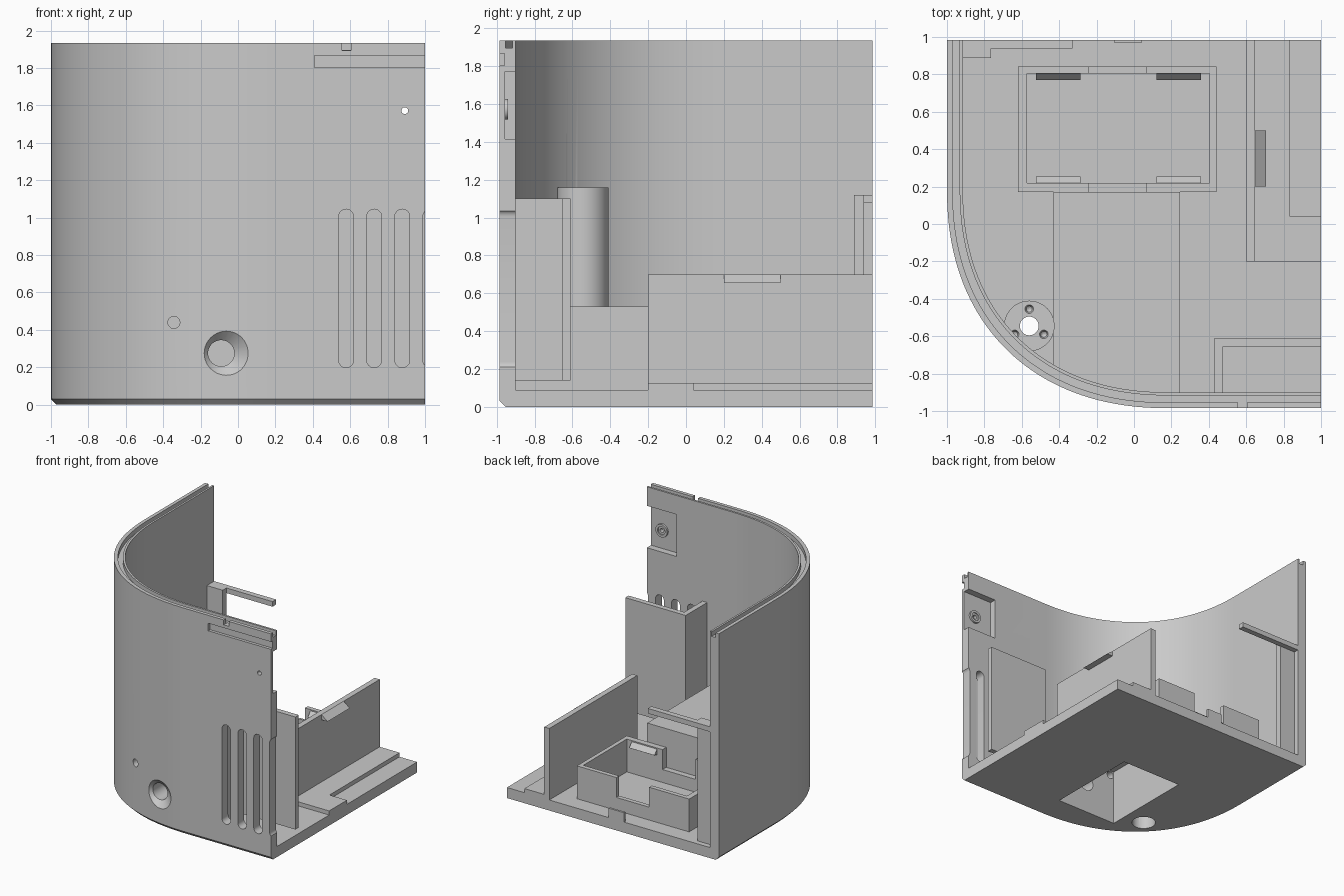
import bpy, bmesh, math

cube = bpy.data.objects.get("Cube")
if cube:
    bpy.data.objects.remove(cube, do_unlink=True)

grey = bpy.data.materials.new("plain grey")
grey.use_nodes = True
grey.diffuse_color = (0.59, 0.59, 0.59, 1)
grey.node_tree.nodes["Principled BSDF"].inputs["Base Color"].default_value = grey.diffuse_color

HEIGHT, FLOOR, WALL, BACK = 1.935, 0.09, 0.085, 0.985


def finish(name, bm):
    bmesh.ops.recalc_face_normals(bm, faces=bm.faces)
    mesh = bpy.data.meshes.new(name)
    bm.to_mesh(mesh)
    bm.free()
    mesh.materials.append(grey)
    obj = bpy.data.objects.new(name, mesh)
    bpy.context.collection.objects.link(obj)
    return obj


def loft(name, rings):
    """Solid skinned through closed rings with equal point counts."""
    bm = bmesh.new()
    loops = [[bm.verts.new(p) for p in ring] for ring in rings]
    for a, b in zip(loops, loops[1:]):
        for i in range(len(a)):
            j = (i + 1) % len(a)
            bm.faces.new((a[i], a[j], b[j], b[i]))
    bm.faces.new(loops[0])
    bm.faces.new(loops[-1])
    return finish(name, bm)


def place(axis, u, v, w):
    return {"x": (w, u, v), "y": (u, w, v), "z": (u, v, w)}[axis]


def prism(name, points, lo, hi, axis="z"):
    return loft(name, [[place(axis, u, v, w) for u, v in points] for w in (lo, hi)])


def box(name, x0, x1, y0, y1, z0, z1):
    return prism(name, [(x0, y0), (x1, y0), (x1, y1), (x0, y1)], z0, z1)


def circle(u, v, r, n=48):
    return [(u + r * math.cos(2 * math.pi * i / n), v + r * math.sin(2 * math.pi * i / n)) for i in range(n)]


def turned(name, profile, axis="z"):
    """Round solid through (u, v, radius, position) stations along an axis."""
    return loft(name, [[place(axis, a, b, w) for a, b in circle(u, v, r)] for u, v, r, w in profile])


def rod(name, u, v, r, lo, hi, axis="z"):
    return turned(name, [(u, v, r, lo), (u, v, r, hi)], axis)


def boolean(target, tool, mode="DIFFERENCE", keep=False):
    mod = target.modifiers.new("cut", "BOOLEAN")
    mod.operation, mod.solver, mod.object = mode, "EXACT", tool
    bpy.context.view_layer.objects.active = target
    bpy.ops.object.modifier_apply(modifier=mod.name)
    if not keep:
        bpy.data.objects.remove(tool, do_unlink=True)


def path(inset, over=0.0):
    """Plan line of the wall from the back, round the full corner, to the open side."""
    rx, ry, n, power = 1.2 - inset, 0.2 + BACK - inset, 64, 2 / 2.25
    pts = [(0.2 - rx, BACK + over)]
    for i in range(n + 1):
        a = i * math.pi / 2 / n
        pts.append((0.2 - rx * abs(math.cos(a)) ** power, 0.2 - ry * math.sin(a) ** power))
    return pts + [(1 + over, -BACK + inset)]


def plan(inset, over=0.0):
    return path(inset, over) + [(1 + over, BACK + over)]


# Curved wall and floor, with a chamfered foot and a grooved rim
shell = loft("shell", [[(x, y, z) for x, y in plan(d)] for d, z in ((0.03, 0), (0, 0.03), (0, HEIGHT))])
boolean(shell, prism("hollow", plan(WALL, 0.2), FLOOR, 3))
boolean(shell, prism("groove", path(0.03, 0.1) + path(0.068, 0.1)[::-1], HEIGHT - 0.04, 3))

# Vent slots in the front
for k in range(4):
    x, r, n = 0.578 + 0.15 * k, 0.04, 12
    slot = []
    for cz, start in ((1.005, 0), (0.238, math.pi)):
        slot += [(x + r * math.cos(start + math.pi * i / n), cz + r * math.sin(start + math.pi * i / n))
                 for i in range(n + 1)]
    boolean(shell, prism("vent", slot, -1.2, -0.8, "y"))

# Front label slot, rim notch, inner recess and pin hole
boolean(shell, box("label_slot", 0.408, 1.2, -1.2, -0.96, 1.803, 1.867))
boolean(shell, box("rim_notch", 0.555, 0.603, -1.2, -0.94, 1.893, 3))
boolean(shell, box("recess", 0.72, 1.2, -0.957, -0.8, 1.415, 1.773))
boolean(shell, rod("pin_hole", 0.892, 1.572, 0.018, -1.2, -0.8, "y"))
ring = rod("recess_ring", 0.892, 1.572, 0.055, -0.965, -0.94, "y")
boolean(ring, rod("ring_dip", 0.892, 1.572, 0.035, -0.95, -0.8, "y"))
boolean(ring, rod("ring_hole", 0.892, 1.572, 0.018, -1.2, -0.8, "y"))

# Hollow housing open to the underside
housing = box("housing", -0.43, 0.247, -1.2, 0.17, 0.05, 0.53)
boolean(housing, prism("bounds", plan(0.05), 0, 2), "INTERSECT")

# Screw post in the corner, with three rounded dimples
PX, PY = -0.56, -0.545
post = rod("screw_post", PX, PY, 0.135, 0.05, 1.16)
boolean(post, prism("bounds", plan(0.05), 0, 2), "INTERSECT")
for k in range(3):
    a = math.pi / 2 + k * math.tau / 3
    u, v = PX + 0.09 * math.cos(a), PY + 0.09 * math.sin(a)
    boolean(post, turned("dimple", [(u, v, 0.005, 1.137), (u, v, 0.016, 1.143), (u, v, 0.023, 1.16),
                                    (u, v, 0.023, 1.3)]))

# Openings shared by the shell and the parts joined to it
jack = turned("jack_hole", [(-0.075, 0.275, 0.153, -1.0), (-0.09, 0.275, 0.07, -0.92),
                            (-0.09, 0.275, 0.07, -0.6)], "y")
shared = [(jack, housing),
          (rod("lamp_hole", -0.343, 0.44, 0.032, -1.2, -0.6, "y"), housing),
          (box("housing_hollow", -0.38, 0.197, -0.71, 0.11, -1, 0.48), housing),
          (rod("screw_hole", PX, PY, 0.05, -1, 3), post),
          (rod("counterbore", PX, PY, 0.095, -1, 1.0), post)]
for tool, part in shared:
    boolean(shell, tool, keep=True)
    boolean(part, tool)

# L-shaped screen behind the vents
prism("vent_screen", [(0.43, -0.95), (0.475, -0.95), (0.475, -0.655), (1, -0.655), (1, -0.61), (0.43, -0.61)],
      0.14, 1.1)

# Raised base with a recess, upright divider and its catch
prism("raised_base", [(0.6, -0.2), (1, -0.2), (1, 0.04), (0.835, 0.04), (0.835, BACK), (0.6, BACK)], 0.05, 0.125)
box("divider", 0.6, 0.648, -0.2, BACK, 0.05, 0.7)
prism("divider_catch", [(0.64, 0.7), (0.648, 0.7), (0.705, 0.655), (0.64, 0.655)], 0.2, 0.5, "y")

# Open tray with notched long sides and four catches
tray = box("tray", -0.62, 0.44, 0.17, 0.843, 0.05, 0.37)
boolean(tray, box("tray_hollow", -0.573, 0.405, 0.22, 0.805, 0, 1))
boolean(tray, box("tray_notch", -0.243, 0.067, 0, 1, 0.2, 1))
for x in (-0.525, 0.12):
    for y, s in ((0.22, 1), (0.805, -1)):
        prism("tray_catch", [(y - s * 0.01, 0.36), (y, 0.36), (y + s * 0.035, 0.32), (y - s * 0.01, 0.31)],
              x, x + 0.238, "x")

# Back bracket and locating tab
box("bracket_post", -0.95, -0.765, 0.887, 0.94, 0.05, 1.12)
box("bracket_bar", -0.95, -0.33, 0.937, BACK, 1.077, 1.12)
box("locating_tab", -0.105, 0.04, 0.967, BACK, 0.05, 0.17)

# Smooth the curves and keep the edges crisp
bpy.ops.object.select_all(action="DESELECT")
for obj in bpy.context.collection.objects:
    if obj.type == "MESH" and grey.name in obj.data.materials:
        obj.select_set(True)
        bpy.context.view_layer.objects.active = obj
bpy.ops.object.shade_smooth_by_angle(angle=math.radians(25))
